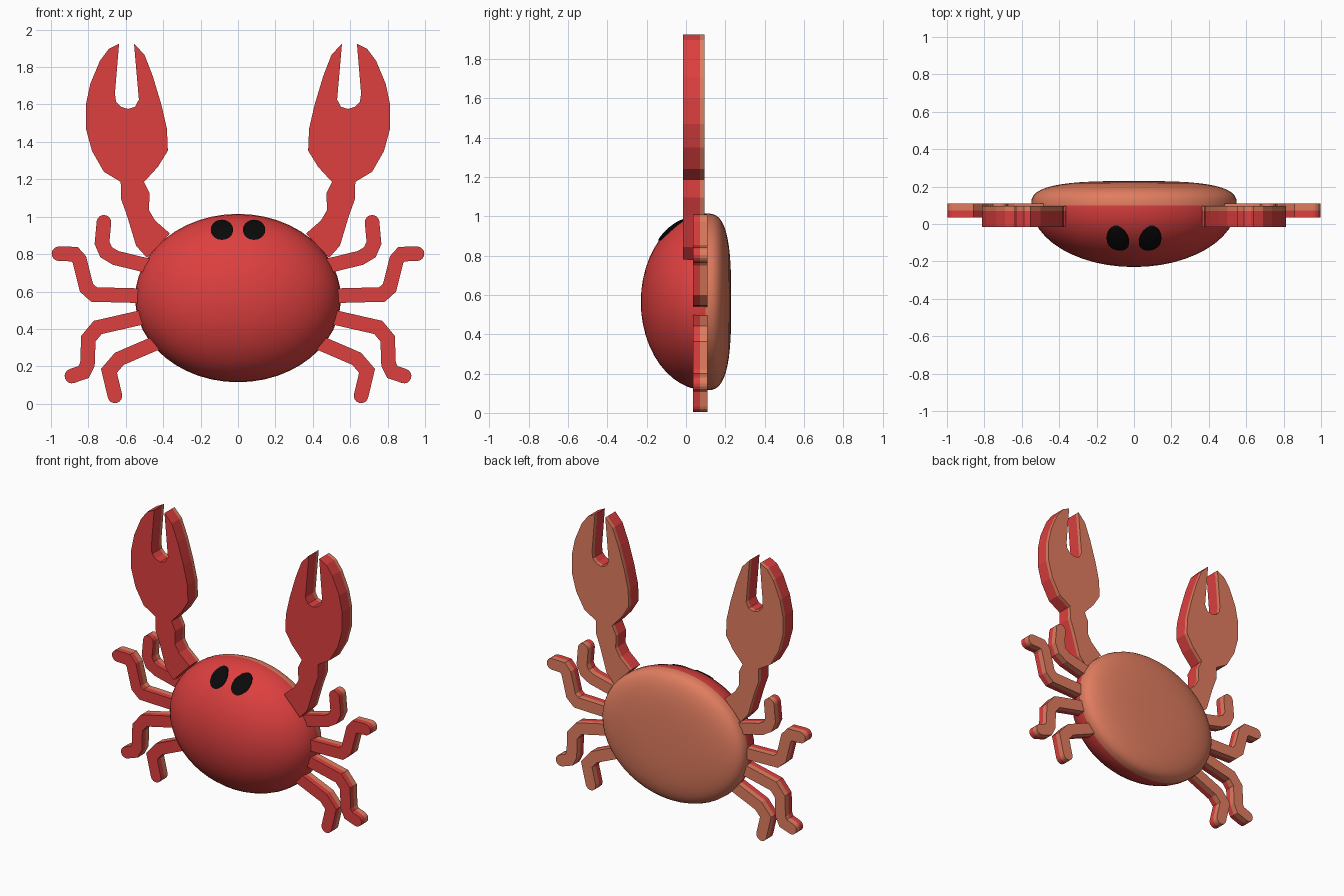
import bpy
import bmesh
from math import sin, cos, pi, sqrt, atan2
from mathutils import Vector

old = bpy.data.objects.get("Cube")
if old:
    bpy.data.objects.remove(old)


def material(name, rgb):
    mat = bpy.data.materials.new(name)
    mat.use_nodes = True
    mat.diffuse_color = (*rgb, 1)
    mat.node_tree.nodes["Principled BSDF"].inputs["Base Color"].default_value = (*rgb, 1)
    return mat


RED = material("shell red", (0.73, 0.05, 0.05))
ORANGE = material("belly orange", (0.75, 0.205, 0.116))
BLACK = material("eye black", (0.003, 0.003, 0.003))

# Body proportions: an oval outline, domed in front, flatter behind
HALF_X, HALF_Z, MID_Z, RIM_Y = 0.55, 0.45, 0.565, 0.1
FRONT, BACK = 0.33, 0.13


def finish(name, bm, mats, smooth=None):
    bmesh.ops.recalc_face_normals(bm, faces=bm.faces)
    mesh = bpy.data.meshes.new(name)
    bm.to_mesh(mesh)
    bm.free()
    for m in mats:
        mesh.materials.append(m)
    obj = bpy.data.objects.new(name, mesh)
    bpy.context.collection.objects.link(obj)
    if smooth:
        bpy.ops.object.select_all(action='DESELECT')
        obj.select_set(True)
        bpy.context.view_layer.objects.active = obj
        bpy.ops.object.shade_smooth_by_angle(angle=smooth)
    return obj


def loft(bm, rings):
    for a, b in zip(rings, rings[1:]):
        n = len(a)
        for i in range(n):
            bm.faces.new((a[i], a[(i + 1) % n], b[(i + 1) % n], b[i]))


def body():
    steps, sides = 12, 48
    profile = []
    for k in range(1 - steps, steps):
        t = k / steps * pi / 2
        if k <= 0:
            profile.append((cos(t), RIM_Y + FRONT * sin(t)))
        else:
            profile.append((cos(t) ** (2 / 3), RIM_Y + BACK * sin(t) ** (2 / 3)))
    bm = bmesh.new()
    rings = [[bm.verts.new((HALF_X * r * cos(2 * pi * i / sides), y,
                            MID_Z + HALF_Z * r * sin(2 * pi * i / sides)))
              for i in range(sides)] for r, y in profile]
    loft(bm, rings)
    for ring, y in ((rings[0], RIM_Y - FRONT), (rings[-1], RIM_Y + BACK)):
        pole = bm.verts.new((0, y, MID_Z))
        for i in range(sides):
            bm.faces.new((ring[i], ring[(i + 1) % sides], pole))
    for f in bm.faces:
        f.material_index = int(f.calc_center_median().y > RIM_Y)
    finish("body", bm, [RED, ORANGE], pi / 4)


def slab(name, outline, side, front, split, back):
    """Flat cut-out, red in front of the split and orange behind it."""
    bm = bmesh.new()
    rings = [[bm.verts.new((side * x, y, z)) for x, z in outline]
             for y in (front, split, back)]
    loft(bm, rings)
    bm.faces.new(rings[0])
    bm.faces.new(rings[-1])
    for f in bm.faces:
        f.material_index = int(f.calc_center_median().y > split)
    finish(name, bm, [RED, ORANGE])


def strip(path, half):
    """Outline of a constant-width limb with mitred bends and a round tip."""
    pts = [Vector(p) for p in path]
    left, right = [], []
    for i, p in enumerate(pts):
        d0 = (p - pts[i - 1]).normalized() if i else (pts[1] - p).normalized()
        d1 = (pts[i + 1] - p).normalized() if i + 1 < len(pts) else d0
        t = (d0 + d1).normalized()
        n = Vector((-t.y, t.x)) * (half / t.dot(d0))
        left.append(p + n)
        right.append(p - n)
    a = atan2(d0.y, d0.x)
    cap = [pts[-1] + half * Vector((cos(a + pi / 2 - k * pi / 8), sin(a + pi / 2 - k * pi / 8)))
           for k in range(1, 8)]
    return left + cap + right[::-1]


def eye(name, side):
    # Thin disc that follows the curve of the dome
    bm = bmesh.new()

    def rings(lift):
        out = []
        for r in (0.25, 0.5, 0.75, 1.0):
            ring = []
            for i in range(20):
                x = side * 0.086 + 0.06 * r * cos(i * pi / 10)
                z = 0.93 + 0.054 * r * sin(i * pi / 10)
                s = 1 - (x / HALF_X) ** 2 - ((z - MID_Z) / HALF_Z) ** 2
                ring.append(bm.verts.new((x, RIM_Y - FRONT * sqrt(max(s, 0)) - lift, z)))
            out.append(ring)
        return out

    top, base = rings(0.009), rings(0)
    loft(bm, top + base[::-1])
    bm.faces.new(top[0])
    bm.faces.new(base[0])
    finish(name, bm, [BLACK])


CLAW = [(.503, 1.185), (.428, 1.267), (.375, 1.353), (.38, 1.47), (.41, 1.6), (.455, 1.75),
        (.50, 1.866), (.556, 1.925), (.535, 1.684), (.53, 1.626), (.55, 1.588), (.588, 1.576),
        (.626, 1.588), (.652, 1.615), (.658, 1.658), (.636, 1.925), (.69, 1.898), (.738, 1.834),
        (.79, 1.71), (.813, 1.6), (.813, 1.47), (.78, 1.35), (.717, 1.24), (.625, 1.185)]
ARM = [(.503, 1.187), (.473, 1.125), (.476, 1.035), (.444, .98), (.364, .91), (.487, .78),
       (.545, .845), (.593, 1.005), (.626, 1.096), (.627, 1.187)]
LEGS = {
    "upper": [(.45, .73), (.655, .78), (.705, .81), (.727, .86), (.717, .97)],
    "upper_middle": [(.5, .577), (.77, .584), (.81, .62), (.848, .77), (.875, .8), (.957, .802)],
    "lower_middle": [(.5, .465), (.75, .408), (.8, .348), (.805, .21), (.825, .17), (.888, .148)],
    "lower": [(.41, .337), (.635, .24), (.69, .176), (.658, .042)],
}

body()
for label, side in (("left", 1), ("right", -1)):
    eye(label + "_eye", side)
    slab(label + "_claw", CLAW, side, -0.015, 0.07, 0.095)
    slab(label + "_arm", ARM, side, -0.015, 0.07, 0.095)
    for part, path in LEGS.items():
        slab(f"{label}_{part}_leg", strip(path, 0.039), side, 0.035, 0.072, 0.11)
